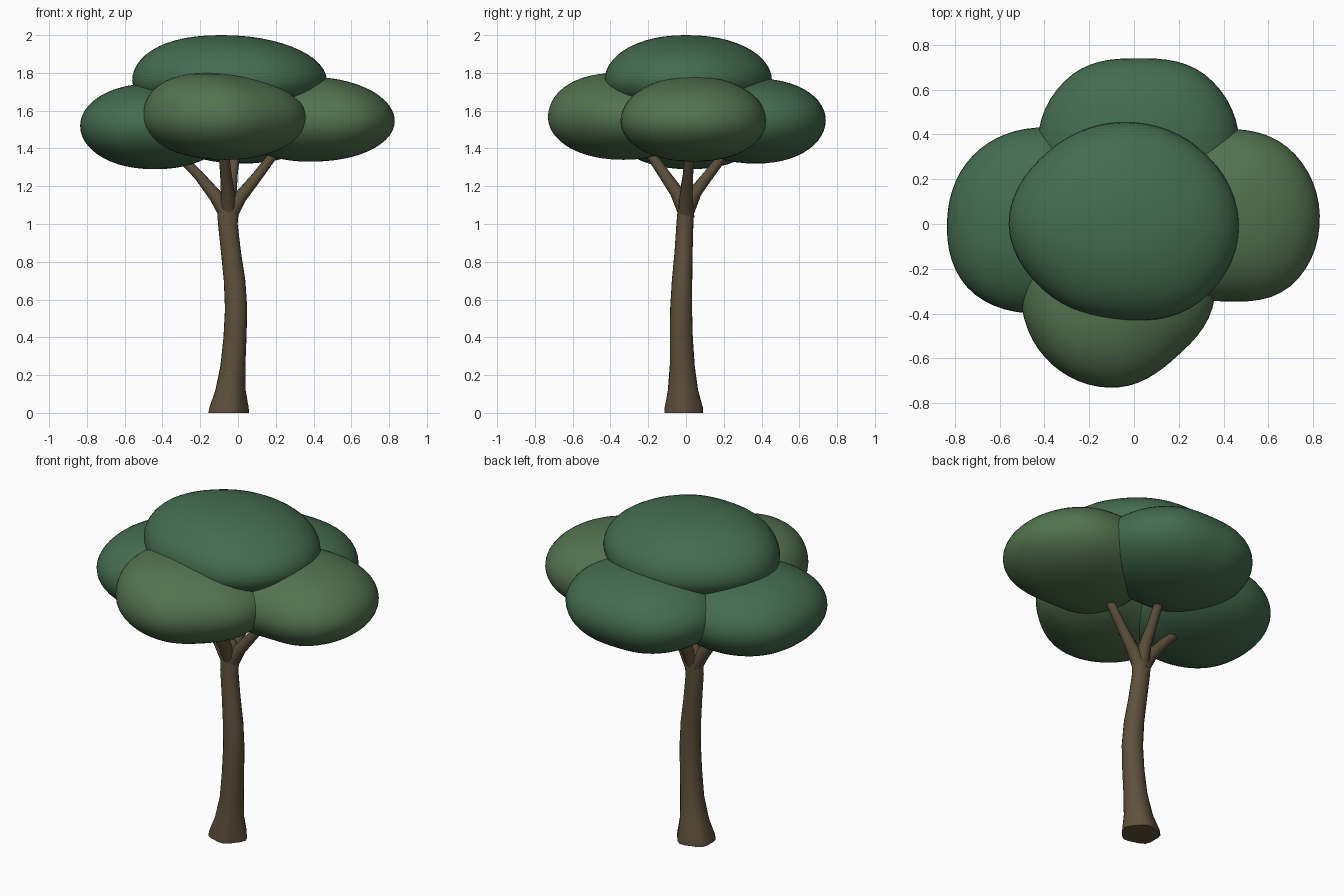
import bpy, bmesh, math
from mathutils import Vector

if "Cube" in bpy.data.objects:
    bpy.data.objects.remove(bpy.data.objects["Cube"])


def material(name, rgb):
    m = bpy.data.materials.new(name)
    m.diffuse_color = (*rgb, 1)
    m.use_nodes = True
    m.node_tree.nodes["Principled BSDF"].inputs["Base Color"].default_value = m.diffuse_color
    return m


DARK = material("dark_leaf", (0.06, 0.15, 0.08))
LIGHT = material("light_leaf", (0.088, 0.17, 0.08))
BARK = material("bark", (0.11, 0.08, 0.045))


def loft(name, rings, mat, poles=None):
    """Skin rings of points; close the ends with caps or with pole points."""
    bm = bmesh.new()
    vs = [[bm.verts.new(p) for p in r] for r in rings]
    n = len(vs[0])
    for a, b in zip(vs, vs[1:]):
        for i in range(n):
            j = (i + 1) % n
            bm.faces.new((a[i], a[j], b[j], b[i]))
    if poles:
        lo, hi = bm.verts.new(poles[0]), bm.verts.new(poles[1])
        for i in range(n):
            j = (i + 1) % n
            bm.faces.new((lo, vs[0][j], vs[0][i]))
            bm.faces.new((hi, vs[-1][i], vs[-1][j]))
    else:
        bm.faces.new(vs[0][::-1])
        bm.faces.new(vs[-1])
    me = bpy.data.meshes.new(name)
    bm.to_mesh(me)
    bm.free()
    me.materials.append(mat)
    ob = bpy.data.objects.new(name, me)
    bpy.context.collection.objects.link(ob)
    bpy.ops.object.select_all(action='DESELECT')
    ob.select_set(True)
    bpy.context.view_layer.objects.active = ob
    bpy.ops.object.shade_smooth_by_angle(angle=math.radians(50))
    return ob


def spline(vals, t):
    """Smooth periodic interpolation of evenly spaced values."""
    n = len(vals)
    i = int(t)
    f = t - i
    a, b, c, d = (vals[(i + k) % n] for k in (-1, 0, 1, 2))
    return b + 0.5 * f * (c - a + f * (2*a - 5*b + 4*c - d + f * (3*(b - c) + d - a)))


def blob(name, centre, z, radii, tip, mat, n=56, m=26):
    """Flattened leaf mass: plan radii every 45 degrees, z = (low, middle, high),
    tip = sideways shift of the highest point."""
    cx, cy = centre
    low, mid, high = z
    rings = []
    for k in range(1, m):
        phi = -math.pi / 2 + math.pi * k / m
        s, c = math.sin(phi), math.cos(phi) ** 0.93
        h = mid + s * ((high - mid) if s > 0 else (mid - low))
        q = max(s, 0) ** 2
        ring = []
        for i in range(n):
            a = 2 * math.pi * i / n
            r = spline(radii, 8 * i / n) * c
            ring.append((cx + r * math.cos(a) + tip[0] * q,
                         cy + r * math.sin(a) + tip[1] * q, h))
        rings.append(ring)
    loft(name, rings, mat, ((cx, cy, low), (cx + tip[0], cy + tip[1], high)))


# leaf masses
blob("leaf_top", (-0.05, 0), (1.56, 1.76, 2.0),
     (.52, .48, .455, .465, .51, .455, .43, .49), (-.04, 0), DARK)
blob("leaf_front", (-0.07, -0.33), (1.34, 1.565, 1.80),
     (.43, .45, .38, .45, .435, .42, .40, .37), (-.08, -.03), LIGHT)
blob("leaf_right", (0.38, 0.04), (1.33, 1.545, 1.78),
     (.45, .43, .385, .42, .40, .44, .385, .45), (-.02, 0), LIGHT)
blob("leaf_left", (-0.44, 0.02), (1.29, 1.52, 1.745),
     (.40, .44, .41, .40, .395, .43, .42, .44), (0, 0), DARK)
blob("leaf_back", (0.02, 0.37), (1.32, 1.55, 1.77),
     (.45, .42, .37, .42, .45, .44, .39, .44), (0, 0), DARK)

# trunk with a flared, slightly lobed foot: z, x, y, half width, half depth, lobe
SIDES = 20
trunk = [(0, -.055, -.012, .107, .1, .06), (.03, -.053, -.012, .103, .1, .06),
         (.12, -.042, -.016, .08, .08, .03), (.25, -.027, -.02, .066, .066, 0),
         (.4, -.016, -.025, .061, .061, 0), (.55, -.01, -.026, .059, .058, 0),
         (.7, -.018, -.021, .057, .054, 0), (.85, -.037, -.013, .053, .048, 0),
         (1.0, -.054, -.006, .052, .045, 0), (1.08, -.053, 0, .058, .044, 0),
         (1.15, -.05, 0, .05, .04, 0), (1.19, -.05, 0, .02, .02, 0)]
rings = []
for z, x, y, rx, ry, lobe in trunk:
    ring = []
    for i in range(SIDES):
        a = 2 * math.pi * i / SIDES
        k = 1 + lobe * math.cos(5 * a)
        ring.append((x + rx * k * math.cos(a), y + ry * k * math.sin(a), z))
    rings.append(ring)
loft("trunk", rings, BARK)


def branch(name, path):
    """Tapered round branch along (x, y, z, radius) points."""
    pts = [Vector(p[:3]) for p in path]
    rings = []
    for i, p in enumerate(path):
        d = (pts[min(i + 1, len(pts) - 1)] - pts[max(i - 1, 0)]).normalized()
        u = d.cross(Vector((0.3, 1, 0.2)) if abs(d.y) < 0.4 else Vector((1, 0, 0))).normalized()
        v = d.cross(u)
        rings.append([pts[i] + p[3] * (u * math.cos(t) + v * math.sin(t))
                      for t in (2 * math.pi * k / 12 for k in range(12))])
    loft(name, rings, BARK)


# four branches reaching into the leaf masses
branch("branch_left", [(-.05, 0, 1.04, .045), (-.12, .0, 1.15, .036),
                       (-.21, .01, 1.26, .027), (-.34, .02, 1.39, .022)])
branch("branch_right", [(-.05, 0, 1.04, .045), (.01, 0, 1.14, .035),
                        (.10, .01, 1.25, .028), (.22, .02, 1.41, .023)])
branch("branch_front", [(-.05, 0, 1.06, .042), (-.055, -.05, 1.17, .036),
                        (-.065, -.12, 1.27, .03), (-.08, -.22, 1.42, .026)])
branch("branch_back", [(-.05, 0, 1.06, .042), (-.04, .05, 1.17, .034),
                       (-.03, .12, 1.26, .028), (-.01, .22, 1.39, .024)])
